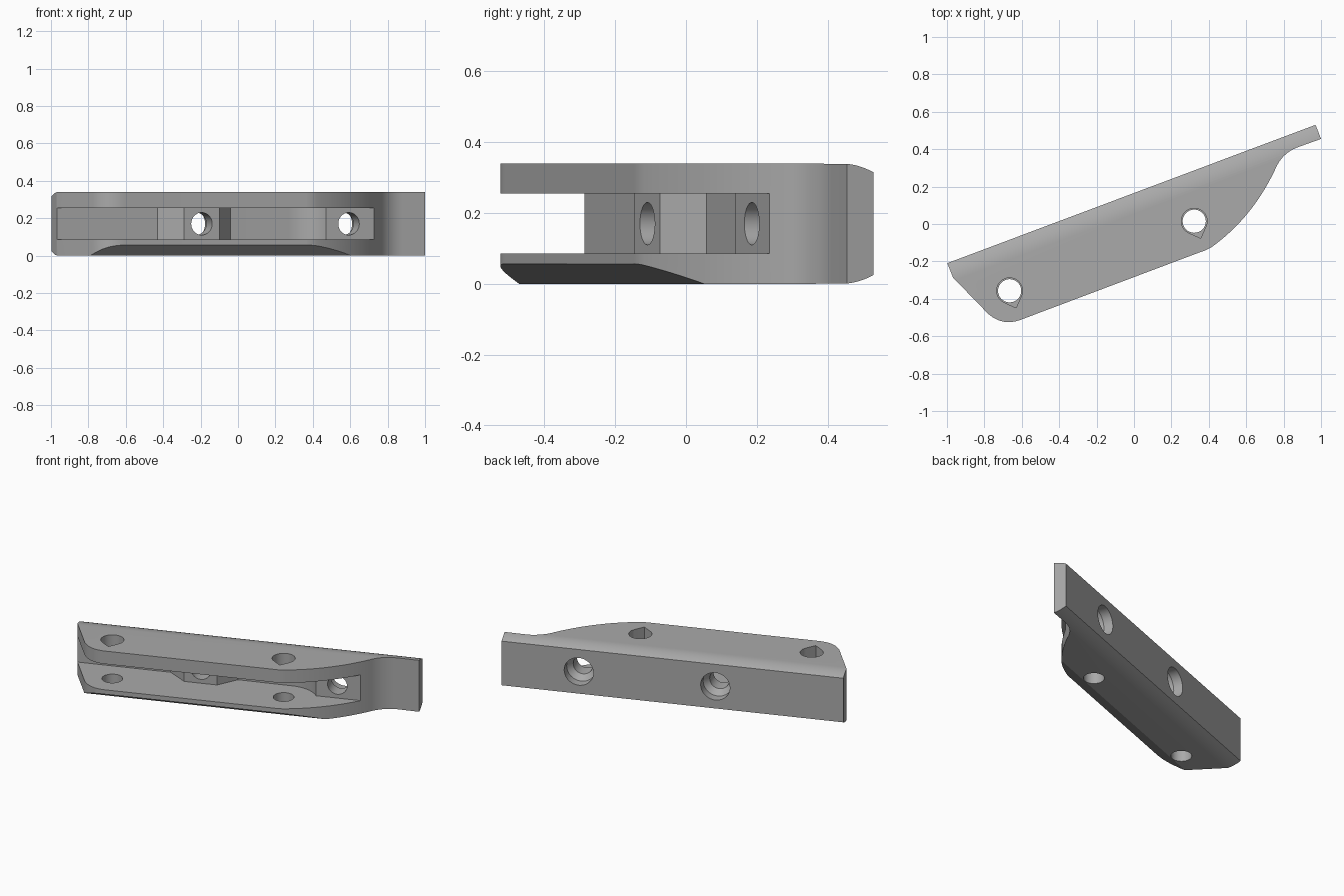
import bpy, bmesh, math
from mathutils import Vector

cube = bpy.data.objects.get("Cube")
if cube:
    bpy.data.objects.remove(cube, do_unlink=True)

H = 0.34
BACK = Vector((-1.0, -0.21, 0))                 # left end of the back face
U = Vector((1.97, 0.74, 0)).normalized()        # along the back face
IN = Vector((U.y, -U.x, 0))                     # from the back face inwards
Z = Vector((0, 0, 1))

grey = bpy.data.materials.new("plain_grey")
grey.use_nodes = True
grey.diffuse_color = (0.4, 0.4, 0.4, 1)
grey.node_tree.nodes["Principled BSDF"].inputs["Base Color"].default_value = grey.diffuse_color


def loft(name, rings):
    """Closed solid through rings of equal point count."""
    bm = bmesh.new()
    loops = [[bm.verts.new(p) for p in ring] for ring in rings]
    n = len(loops[0])
    for a, b in zip(loops, loops[1:]):
        for i in range(n):
            bm.faces.new((a[i], a[(i + 1) % n], b[(i + 1) % n], b[i]))
    bm.faces.new(loops[0][::-1])
    bm.faces.new(loops[-1])
    bmesh.ops.recalc_face_normals(bm, faces=bm.faces)
    mesh = bpy.data.meshes.new(name)
    bm.to_mesh(mesh)
    bm.free()
    mesh.materials.append(grey)
    ob = bpy.data.objects.new(name, mesh)
    bpy.context.collection.objects.link(ob)
    return ob


def slab(name, pts, z0, z1):
    return loft(name, [[(x, y, z) for x, y in pts] for z in (z0, z1)])


def bend(a, c, b, n=12):
    """Quadratic curve from a to b, pulled towards c."""
    a, b, c = Vector(a), Vector(b), Vector(c)
    return [tuple(a * (1 - t) ** 2 + c * 2 * t * (1 - t) + b * t * t)
            for t in (i / n for i in range(n + 1))]


def combine(target, tool, operation):
    mod = target.modifiers.new("cut", "BOOLEAN")
    mod.object, mod.operation, mod.solver = tool, operation, "EXACT"
    bpy.context.view_layer.objects.active = target
    bpy.ops.object.modifier_apply(modifier=mod.name)
    bpy.data.objects.remove(tool, do_unlink=True)


# Bar section: softly rounded back edges and a sloped lower front
low = [(0.1 * i / 8, 0.025 * (1 - i / 8) ** 2) for i in range(9)]
section = low + [(0.319, 0), (0.519, 0.11), (0.519, H)]
section += [(d, H - z) for d, z in reversed(low)]
body = loft("bracket_body", [[BACK + U * s + IN * d + Z * z for d, z in section]
                             for s in (-0.3, 2.5)])

# Plan outline with the thin tab on the left end
over = -IN * 0.1
outline = [tuple((BACK + over).xy), tuple((BACK + U * 2.104 + over).xy), (1.0, 0.455)]
outline += bend((0.88, 0.412), (0.79, 0.38), (0.754, 0.29))
outline += bend((0.754, 0.29), (0.633, 0.035), (0.42, -0.12), 16)[1:]
outline += bend((0.42, -0.12), (0.39, -0.14), (0.35, -0.152), 6)[1:]
outline += bend((-0.6, -0.51), (-0.7, -0.55), (-0.78, -0.48))
outline += [(-0.968, -0.286)]
combine(body, slab("outline", outline, -0.1, H + 0.1), "INTERSECT")

# Open slot whose rear wall carries two screw bosses
slot = [(-1.2, -0.373), (-0.43, -0.086), (-0.29, -0.145), (-0.1, -0.074), (-0.04, 0.058)]
slot += bend((0.27, 0.172), (0.38, 0.212), (0.47, 0.14))
slot += [(0.71, 0.23), (0.75, 0.245), (0.9, 0.1), (0.5, -0.8), (-1.2, -0.8)]
combine(body, slab("slot", slot, 0.085, 0.255), "DIFFERENCE")

# Countersunk screw holes through the back and the bosses
for s in (0.79, 1.63):
    centre = BACK + U * s + Z * H / 2
    rings = [[centre + IN * d + (U * math.cos(a) + Z * math.sin(a)) * r
              for a in (math.tau * i / 40 for i in range(40))]
             for d, r in ((-0.05, 0.09), (0.06, 0.09), (0.1, 0.06), (0.21, 0.06))]
    combine(body, loft("screw_hole", rings), "DIFFERENCE")

# Pin holes: teardrop in the upper plate, round in the lower plate
for x, y in ((-0.665, -0.357), (0.322, 0.015)):
    c = Vector((x, y))
    side, tip = U.xy, IN.xy
    drop = [c + (side * math.cos(a) + tip * math.sin(a)) * 0.069
            for a in (math.pi * (0.75 + 1.5 * i / 36) for i in range(37))]
    drop.append(c + tip * 0.069 * math.sqrt(2))
    combine(body, slab("upper_hole", drop, 0.2, H + 0.1), "DIFFERENCE")
    ring = [c + Vector((math.cos(a), math.sin(a))) * 0.062
            for a in (math.tau * i / 40 for i in range(40))]
    combine(body, slab("lower_hole", ring, -0.1, 0.2), "DIFFERENCE")

body.select_set(True)
bpy.context.view_layer.objects.active = body
bpy.ops.object.shade_smooth_by_angle(angle=math.radians(25))
